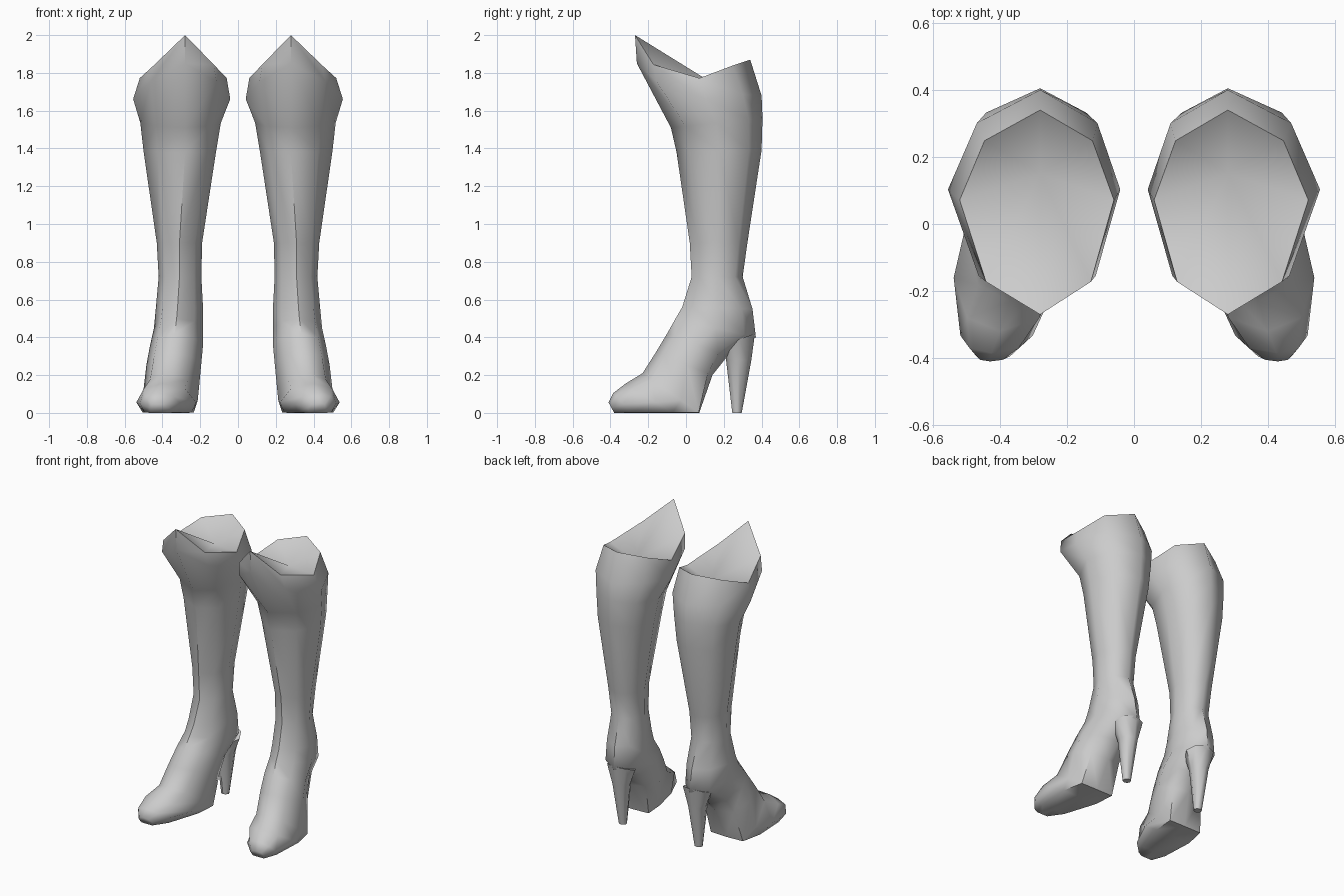
import bpy, bmesh, math

if "Cube" in bpy.data.objects:
    bpy.data.objects.remove(bpy.data.objects["Cube"])

leather = bpy.data.materials.new("grey_leather")
leather.diffuse_color = (0.6, 0.6, 0.6, 1)
leather.use_nodes = True
leather.node_tree.nodes["Principled BSDF"].inputs["Base Color"].default_value = leather.diffuse_color


def ring(bm, front, back, cx, w, mid=0.5, boxy=0.0, sag=(0, 0, 0)):
    """Eight-sided section from a front (y, z) point to a back (y, z) point.
    cx = x centre at (front, side, back); boxy flattens the back/bottom edge."""
    cols = [(0, 0, 0, cx[0]),
            (0.16, 0.68, sag[0], (cx[0] + cx[1]) / 2),
            (mid, 1, sag[1], cx[1]),
            (0.85 + 0.14 * boxy, 0.7 + 0.12 * boxy, sag[2], (cx[1] + cx[2]) / 2),
            (1, 0, 0, cx[2])]
    order = [(i, 1) for i in range(5)] + [(i, -1) for i in (3, 2, 1)]
    verts = []
    for i, side in order:
        t, s, drop, x = cols[i]
        y = front[0] + (back[0] - front[0]) * t
        z = front[1] + (back[1] - front[1]) * t - drop
        verts.append(bm.verts.new((x + side * s * w, y, max(z, 0))))
    return verts


def bridge(bm, rings):
    for a, b in zip(rings, rings[1:]):
        n = len(a)
        for i in range(n):
            j = (i + 1) % n
            bm.faces.new((a[i], a[j], b[j], b[i]))


def finish(name, bm, angle):
    bmesh.ops.recalc_face_normals(bm, faces=bm.faces)
    me = bpy.data.meshes.new(name)
    bm.to_mesh(me)
    bm.free()
    me.materials.append(leather)
    ob = bpy.data.objects.new(name, me)
    bpy.context.collection.objects.link(ob)
    bpy.ops.object.select_all(action='DESELECT')
    ob.select_set(True)
    bpy.context.view_layer.objects.active = ob
    bpy.ops.object.shade_smooth_by_angle(angle=math.radians(angle))
    ob.modifiers.new("pair", 'MIRROR')   # second boot across x = 0
    return ob


# Boot: one skin lofted from the pointed cuff, down the leg, out to the toe
bm = bmesh.new()
R = lambda *a, **k: ring(bm, *a, **k)
rings = [
    # cuff rim and flare
    R((-0.27, 2.0), (0.34, 1.87), (0.28, 0.29, 0.28), 0.23, mid=0.56, sag=(0.135, 0.155, 0.05)),
    R((-0.26, 1.85), (0.40, 1.68), (0.28, 0.298, 0.28), 0.257, mid=0.55, sag=(0.07, 0.095, 0.02)),
    # calf
    R((-0.08, 1.51), (0.405, 1.56), (0.28, 0.304, 0.28), 0.213),
    R((-0.05, 1.38), (0.40, 1.39), (0.28, 0.308, 0.285), 0.192),
    # ankle
    R((0.02, 0.90), (0.325, 0.90), (0.31, 0.31, 0.30), 0.12),
    R((0.03, 0.72), (0.30, 0.72), (0.31, 0.307, 0.295), 0.113),
    # instep and heel cup
    R((-0.02, 0.56), (0.352, 0.55), (0.32, 0.31, 0.29), 0.125),
    R((-0.055, 0.50), (0.37, 0.40), (0.325, 0.315, 0.285), 0.13),
    R((-0.10, 0.42), (0.22, 0.30), (0.335, 0.325, 0.30), 0.14),
    R((-0.16, 0.32), (0.14, 0.20), (0.35, 0.34, 0.32), 0.145, mid=0.55, boxy=0.5),
    # ball of the foot and toe
    R((-0.23, 0.21), (0.07, 0.0), (0.37, 0.36, 0.35), 0.147, mid=0.68, boxy=1),
    R((-0.32, 0.155), (-0.07, 0.0), (0.40, 0.38, 0.37), 0.158, mid=0.64, boxy=1),
    R((-0.385, 0.105), (-0.29, 0.0), (0.425, 0.41, 0.40), 0.108, mid=0.55, boxy=1),
    R((-0.41, 0.055), (-0.38, 0.0), (0.43, 0.42, 0.42), 0.05, boxy=1),
]
bridge(bm, rings)
bm.faces.new(rings[-1])
# sunken lining that closes the top of the boot
rim = rings[0]
centre = bm.verts.new((0.28, 0.15, 1.74))
for i in range(8):
    bm.faces.new((rim[i], rim[(i + 1) % 8], centre))
finish("boot", bm, 58)

# Heel: tapered spike under the heel cup
bm = bmesh.new()
spike = [
    ring(bm, (0.20, 0.36), (0.365, 0.42), (0.29, 0.285, 0.285), 0.10),
    ring(bm, (0.212, 0.28), (0.346, 0.28), (0.29, 0.285, 0.285), 0.058),
    ring(bm, (0.245, 0.0), (0.295, 0.0), (0.285, 0.285, 0.285), 0.027),
]
bridge(bm, spike)
bm.faces.new(spike[0])
bm.faces.new(spike[-1])
finish("heel", bm, 50)
